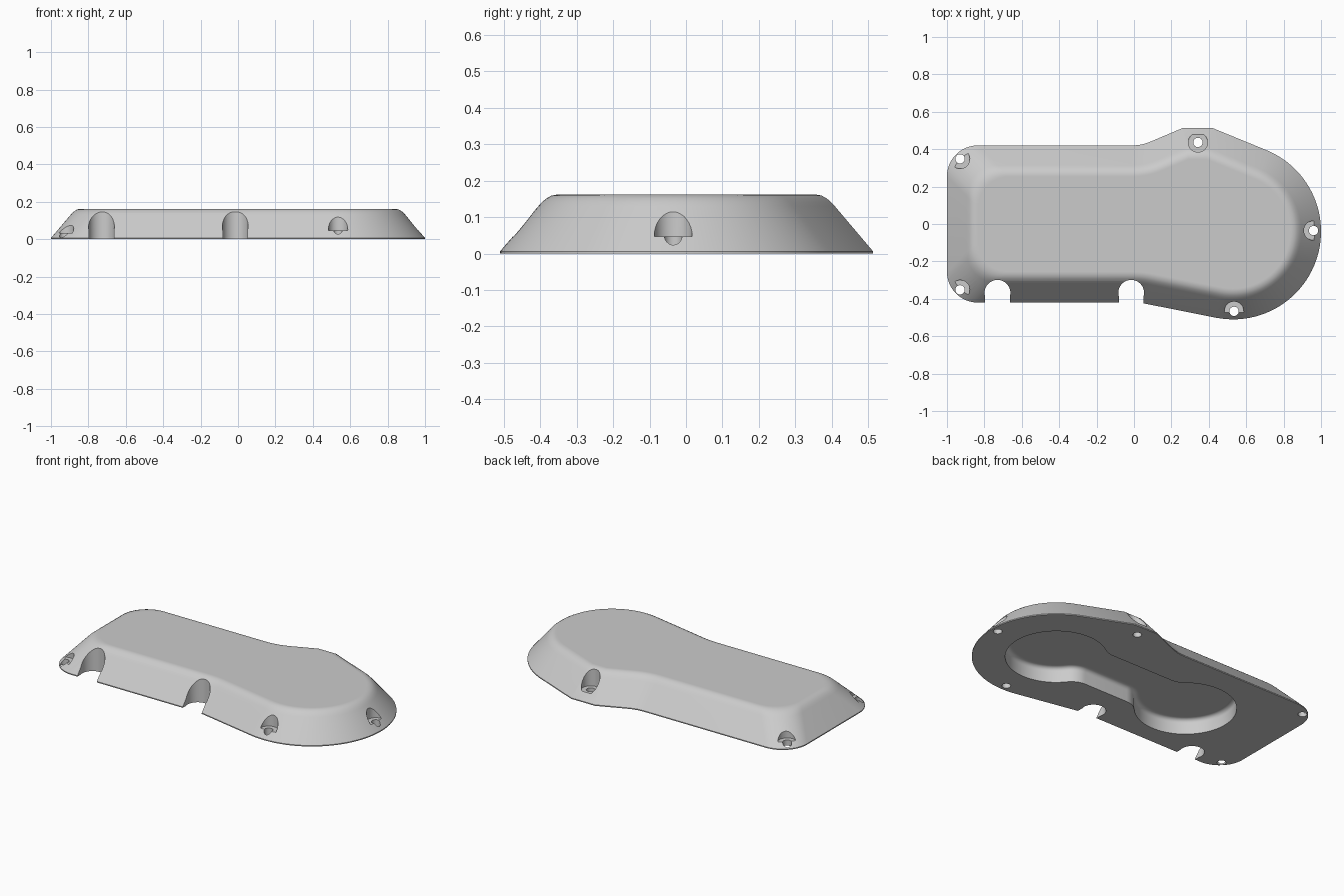
import bpy, bmesh, math
from mathutils import Vector

if "Cube" in bpy.data.objects:
    bpy.data.objects.remove(bpy.data.objects["Cube"])


def arc(cx, cy, r, a0, a1, n=12):
    return [(cx + r * math.cos(a0 + (a1 - a0) * i / n),
             cy + r * math.sin(a0 + (a1 - a0) * i / n)) for i in range(n + 1)]


def fillet(prev, corner, nxt, r, n=12):
    """Rounded corner as a short run of points."""
    p, c, q = Vector(prev), Vector(corner), Vector(nxt)
    u, v = (p - c).normalized(), (q - c).normalized()
    half = u.angle(v) / 2
    centre = c + (u + v).normalized() * (r / math.sin(half))
    s = c + u * (r / math.tan(half)) - centre
    e = c + v * (r / math.tan(half)) - centre
    a0 = math.atan2(s.y, s.x)
    d = math.remainder(math.atan2(e.y, e.x) - a0, math.tau)
    return arc(centre.x, centre.y, r, a0, a0 + d, n)


def inset(pts, d):
    """Move a counter-clockwise outline inwards by d with mitred corners."""
    out = []
    for i, p in enumerate(pts):
        p, a, b = Vector(p), Vector(pts[i - 1]), Vector(pts[(i + 1) % len(pts)])
        e0, e1 = (p - a).normalized(), (b - p).normalized()
        n0, n1 = Vector((-e0.y, e0.x)), Vector((-e1.y, e1.x))
        out.append(p + (n0 + n1) * (d / (1 + n0.dot(n1))))
    return out


def loft(name, rings):
    """Closed solid through rings given as (outline, z)."""
    bm = bmesh.new()
    loops = [[bm.verts.new((p[0], p[1], z)) for p in pts] for pts, z in rings]
    bm.faces.new(loops[0][::-1])
    bm.faces.new(loops[-1])
    for lo, hi in zip(loops, loops[1:]):
        for i in range(len(lo)):
            j = (i + 1) % len(lo)
            bm.faces.new((lo[i], lo[j], hi[j], hi[i]))
    me = bpy.data.meshes.new(name)
    bm.to_mesh(me)
    bm.free()
    ob = bpy.data.objects.new(name, me)
    bpy.context.collection.objects.link(ob)
    return ob


def cut(body, rings):
    cutter = loft("cutter", rings)
    cutter.hide_render = True
    mod = body.modifiers.new("cut", 'BOOLEAN')
    mod.operation, mod.solver, mod.object = 'DIFFERENCE', 'EXACT', cutter
    bpy.context.view_layer.objects.active = body
    bpy.ops.object.modifier_apply(modifier=mod.name)
    bpy.data.objects.remove(cutter)


def prism(pts, z0, z1):
    return [(pts, z0), (pts, z1)]


# Outline at inset d: big round end, bolt lug, rounded rear end
rad = math.radians
big = arc(0.53, -0.04, 0.47, rad(-101), rad(69), 48)
corners = [(0.42, 0.513), (0.26, 0.513), (0.04, 0.42), (-1, 0.42), (-1, -0.42), (0.03, -0.42)]


def outline(d):
    pts = inset(big + corners, d)
    l2, D, C, A, B = pts[-5:]
    out = pts[:-4]
    for p, c, q, r in ((l2, D, C, 0.25 + d), (D, C, A, 0.165),
                       (C, A, B, 0.165), (A, B, pts[0], 0.4 + d)):
        out = out + fillet(p, c, q, r)
    return out


# Cover body: thin lip, sloped wall, rounded top edge
profile = [(0, 0), (0, 0.006), (0.105, 0.130), (0.115, 0.141), (0.127, 0.151),
           (0.141, 0.159), (0.158, 0.162), (0.166, 0.162)]
cover = loft("cover", [(outline(d), z) for d, z in profile])

# Two open notches in the front wall
for x in (-0.73, -0.015):
    notch = arc(x, -0.368, 0.069, rad(-17), rad(197), 32)
    notch += [(x - 0.066, -0.6), (x + 0.066, -0.6)]
    cut(cover, prism(notch, -0.1, 0.3))

# Screw holes with flat seats
for x, y, seat in ((-0.93, 0.348, 0.034), (-0.93, -0.352, 0.034), (0.342, 0.436, 0.047),
                   (0.96, -0.035, 0.047), (0.535, -0.467, 0.047)):
    cut(cover, prism(arc(x, y, 0.052, 0, math.tau, 32)[:-1], seat, 0.3))
    cut(cover, prism(arc(x, y, 0.025, 0, math.tau, 24)[:-1], -0.1, 0.3))


# Underside pocket: two round lobes joined by a neck, rounded at its floor
def lobe(cx, cy, r, side, h=0.17, f=0.12):
    ends = []
    for t in (side, -side):
        fy = t * (h + f)
        fx = cx + side * math.sqrt((r + f) ** 2 - (fy - cy) ** 2)
        ends.append((fx, fy, math.atan2(fy - cy, fx - cx), -t * math.pi / 2))
    (x0, y0, a0, l0), (x1, y1, a1, l1) = ends
    d0 = math.remainder(a0 + math.pi - l0, math.tau)
    d1 = math.remainder(l1 - a1 - math.pi, math.tau)
    pts = arc(x0, y0, f, l0, l0 + d0, 10)[:-1]
    pts += arc(cx, cy, r, a0, a0 + (a1 - a0) % math.tau, 48)
    return pts + arc(x1, y1, f, a1 + math.pi, a1 + math.pi + d1, 10)[1:]


pocket = lobe(0.53, -0.04, 0.285, -1) + lobe(-0.39, -0.02, 0.285, 1)
R, depth = 0.025, 0.095
rings = [(pocket, -0.1)]
for i in range(6):
    a = rad(18 * i)
    rings.append((inset(pocket, R * (1 - math.cos(a))), depth - R + R * math.sin(a)))
rings.append((inset(pocket, R + 0.008), depth))
cut(cover, rings)

# Finish
grey = bpy.data.materials.new("light grey")
grey.diffuse_color = (0.6, 0.6, 0.6, 1)
grey.use_nodes = True
grey.node_tree.nodes["Principled BSDF"].inputs["Base Color"].default_value = grey.diffuse_color
cover.data.materials.clear()
cover.data.materials.append(grey)
for p in cover.data.polygons:
    p.material_index = 0
bpy.ops.object.select_all(action='DESELECT')
cover.select_set(True)
bpy.context.view_layer.objects.active = cover
bpy.ops.object.shade_smooth_by_angle(angle=rad(30))
